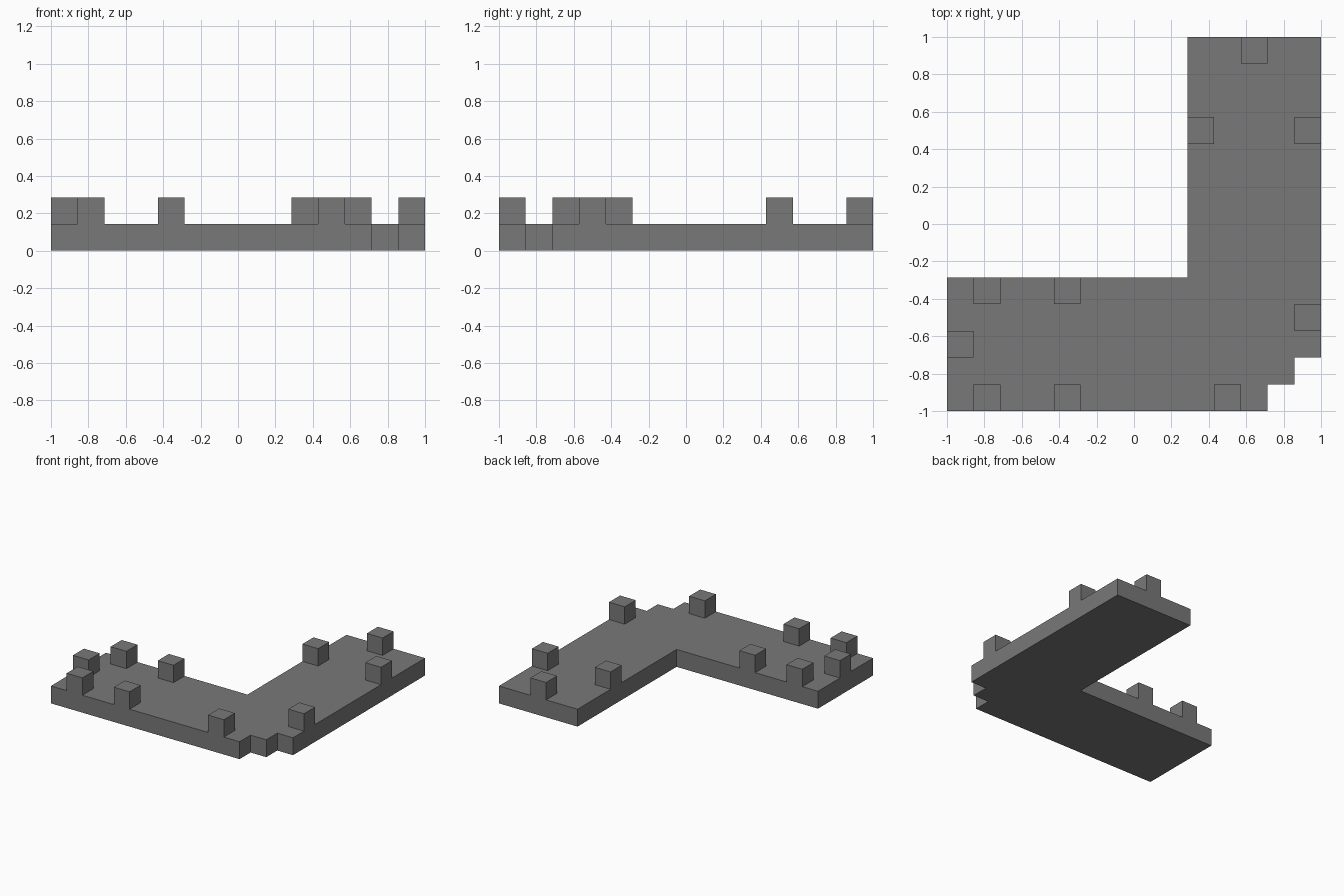
import bpy
import bmesh
from mathutils import Vector

cube = bpy.data.objects.get("Cube")
if cube:
    bpy.data.objects.remove(cube, do_unlink=True)

U = 1 / 7  # one block of the 14 x 14 layout

stone = bpy.data.materials.new("grey_stone")
stone.use_nodes = True
GREY = (0.19, 0.19, 0.19, 1)
stone.diffuse_color = GREY
stone.node_tree.nodes["Principled BSDF"].inputs["Base Color"].default_value = GREY


def prism(name, outline, z0, z1):
    """Extrude an outline given in block units between two heights."""
    bm = bmesh.new()
    base = bm.faces.new([bm.verts.new((x * U - 1, y * U - 1, z0 * U)) for x, y in outline])
    top = bmesh.ops.extrude_face_region(bm, geom=[base])["geom"]
    verts = [g for g in top if isinstance(g, bmesh.types.BMVert)]
    bmesh.ops.translate(bm, verts=verts, vec=Vector((0, 0, (z1 - z0) * U)))
    bmesh.ops.recalc_face_normals(bm, faces=bm.faces)
    mesh = bpy.data.meshes.new(name)
    bm.to_mesh(mesh)
    bm.free()
    mesh.materials.append(stone)
    obj = bpy.data.objects.new(name, mesh)
    bpy.context.collection.objects.link(obj)
    return obj


# L-shaped slab with a stepped outer corner
prism("corner_slab", [(0, 0), (12, 0), (12, 1), (13, 1), (13, 2), (14, 2),
                      (14, 14), (9, 14), (9, 5), (0, 5)], 0, 1)

# Single blocks standing along the rim
blocks = [(1, 0), (4, 0), (10, 0), (0, 2), (13, 3),
          (1, 4), (4, 4), (9, 10), (13, 10), (11, 13)]
for n, (x, y) in enumerate(blocks, 1):
    prism(f"rim_block_{n}", [(x, y), (x + 1, y), (x + 1, y + 1), (x, y + 1)], 1, 2)
